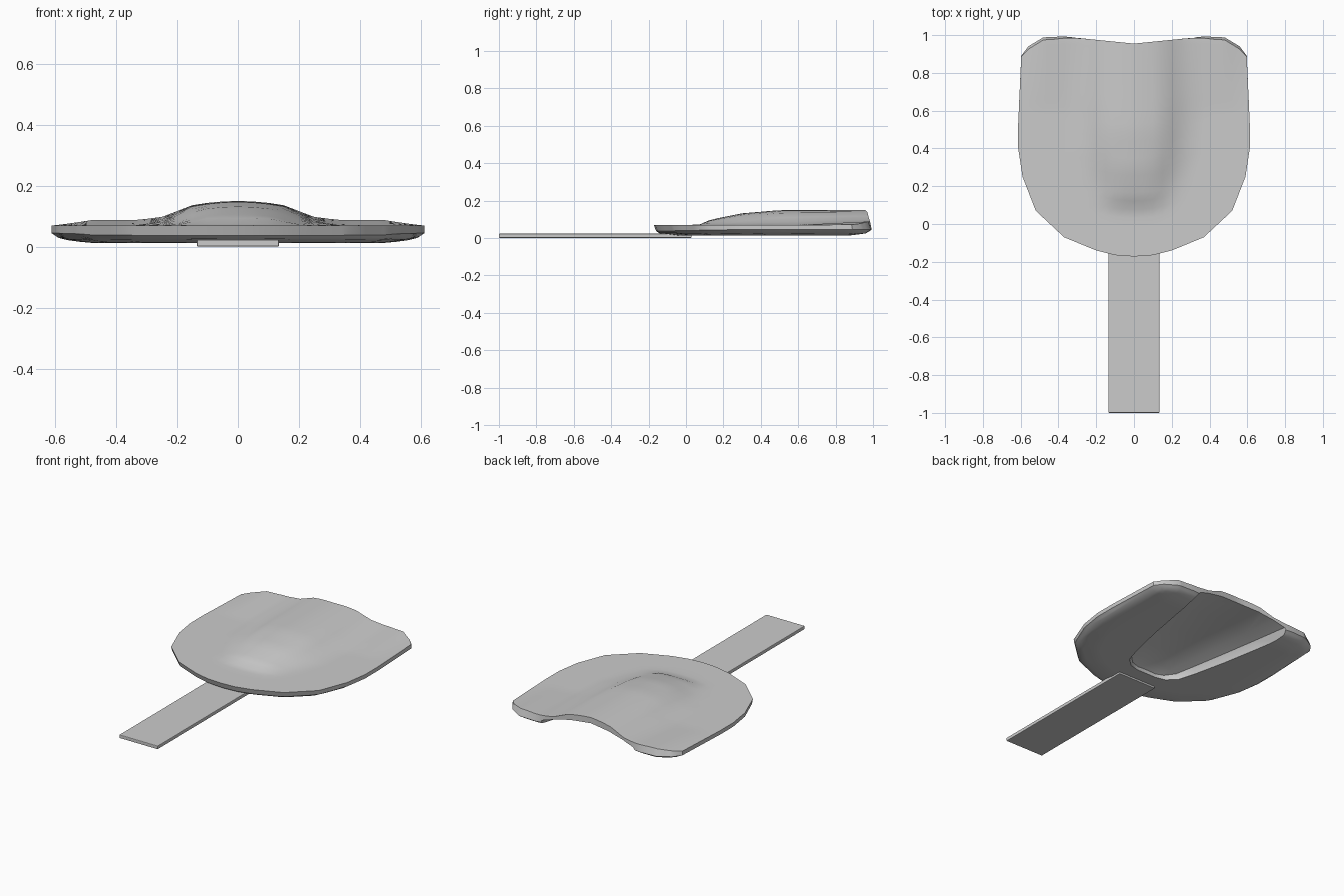
import bpy, bmesh
from mathutils import Vector

if "Cube" in bpy.data.objects:
    bpy.data.objects.remove(bpy.data.objects["Cube"])


def lerp_curve(pts, v):
    """Piecewise-linear lookup through (input, output) points."""
    if v <= pts[0][0]:
        return pts[0][1]
    for (a, fa), (b, fb) in zip(pts, pts[1:]):
        if v <= b:
            return fa + (fb - fa) * (v - a) / (b - a)
    return pts[-1][1]


# Outline of the pad (half), ridge shape and underside rounding
FRONT = [(0, -.172), (.1, -.165), (.2, -.14), (.37, -.07), (.52, .07), (.59, .25), (.613, .4)]
REAR = [(0, .955), (.2, .975), (.37, .993), (.48, .988), (.56, .94), (.597, .89), (.613, .53)]
APEX = [(.02, .07), (.08, .074), (.13, .098), (.3, .132), (.5, .149), (1, .151)]
RIDGE_WIDTH = [(0, .13), (.1, .23), (.4, .33), (.62, .35), (1, .33)]
RIDGE_PROFILE = [(0, 1), (.2, .96), (.43, .82), (.75, .17), (1, 0)]
UNDERSIDE = [(0, .045), (.03, .025), (.12, .013)]
OUTLINE = [Vector(p) for p in FRONT + REAR[::-1]]


def edge_distance(x, y):
    p, best = Vector((abs(x), y)), 9
    for a, b in zip(OUTLINE, OUTLINE[1:]):
        t = max(0, min(1, (p - a).dot(b - a) / (b - a).length_squared))
        best = min(best, (p - a - (b - a) * t).length)
    return best


def top_z(x, y):
    x = abs(x)
    wing = lerp_curve([(0, 1), (.48, 1), (.61, 0)], x) * lerp_curve([(.6, 0), (.97, 1)], y)
    base = .07 + .018 * wing
    ridge = lerp_curve(RIDGE_PROFILE, x / lerp_curve(RIDGE_WIDTH, y))
    return base + max(0, lerp_curve(APEX, y) - base) * ridge


def make_object(name, bm):
    bmesh.ops.recalc_face_normals(bm, faces=bm.faces)
    mesh = bpy.data.meshes.new(name)
    bm.to_mesh(mesh)
    bm.free()
    obj = bpy.data.objects.new(name, mesh)
    bpy.context.collection.objects.link(obj)
    return obj


# Pad: top and bottom grids joined by a rim (rim leans under at the front, out at the rear wings)
half = [.05, .1, .15, .2, .25, .3, .34, .37, .42, .46, .48, .52, .54, .56, .59, .597, .613]
xs = [-x for x in reversed(half)] + [0] + half
ts = [0, .015, .03, .06, .1] + [.1 + .04 * i for i in range(1, 21)] + [.94, .97, .985, 1]
bm = bmesh.new()
top, bottom = [], []
for x in xs:
    y0, y1 = lerp_curve(FRONT, abs(x)), lerp_curve(REAR, abs(x))
    lean = lerp_curve([(.28, 0), (.4, .012), (.56, .015), (.613, 0)], abs(x))
    tuck = lerp_curve([(0, .012), (.5, .012), (.613, 0)], abs(x))
    top_ys = [y0 + (y1 - lean - y0) * t for t in ts]
    low_ys = [y0 + tuck + (y1 - y0 - tuck) * t for t in ts]
    top.append([bm.verts.new((x, y, top_z(x, y))) for y in top_ys])
    bottom.append([bm.verts.new((x, y, lerp_curve(UNDERSIDE, edge_distance(x, y)))) for y in low_ys])
nx, ny = len(xs), len(ts)
for grid in (top, bottom):
    for i in range(nx - 1):
        for j in range(ny - 1):
            bm.faces.new((grid[i][j], grid[i + 1][j], grid[i + 1][j + 1], grid[i][j + 1]))
loop = [(i, 0) for i in range(nx)] + [(nx - 1, j) for j in range(1, ny)]
loop += [(i, ny - 1) for i in range(nx - 2, -1, -1)] + [(0, j) for j in range(ny - 2, 0, -1)]
for (i, j), (k, l) in zip(loop, loop[1:] + loop[:1]):
    bm.faces.new((top[i][j], top[k][l], bottom[k][l], bottom[i][j]))
pad = make_object("pad", bm)

# Groove cutter: widening arched channel under the ridge (y, half width, wall z, apex z)
stations = [(.115, .07, .035, .038), (.13, .13, .038, .045), (.18, .185, .042, .066),
            (.3, .22, .046, .09), (.5, .265, .048, .11), (.75, .31, .048, .114), (1.05, .36, .048, .115)]
bm = bmesh.new()
rings = []
for y, w, wall, apex in stations:
    arch = [(s, wall + (apex - wall) * (1 - s * s)) for s in (-.92, -.7, -.4, 0, .4, .7, .92)]
    section = [(-1, -.05), (-1, .016)] + arch + [(1, .016), (1, -.05)]
    rings.append([bm.verts.new((s * w, y, z)) for s, z in section])
n = len(rings[0])
for a, b in zip(rings, rings[1:]):
    for i in range(n):
        bm.faces.new((a[i], a[(i + 1) % n], b[(i + 1) % n], b[i]))
bm.faces.new(rings[0])
bm.faces.new(rings[-1])
cutter = make_object("groove_cutter", bm)
cutter.hide_render = True

cut = pad.modifiers.new("groove", 'BOOLEAN')
cut.operation, cut.solver, cut.object = 'DIFFERENCE', 'EXACT', cutter
bpy.context.view_layer.objects.active = pad
pad.select_set(True)
bpy.ops.object.modifier_apply(modifier=cut.name)
bpy.data.objects.remove(cutter)
bpy.ops.object.shade_smooth_by_angle(angle=.6)

# Handle strip
bm = bmesh.new()
bmesh.ops.create_cube(bm, size=1)
bmesh.ops.scale(bm, vec=(.27, 1.03, .022), verts=bm.verts)
bmesh.ops.translate(bm, vec=(0, -.485, .012), verts=bm.verts)
bmesh.ops.bevel(bm, geom=bm.edges[:], offset=.004, segments=2, affect='EDGES', profile=.5)
make_object("handle_strip", bm)
